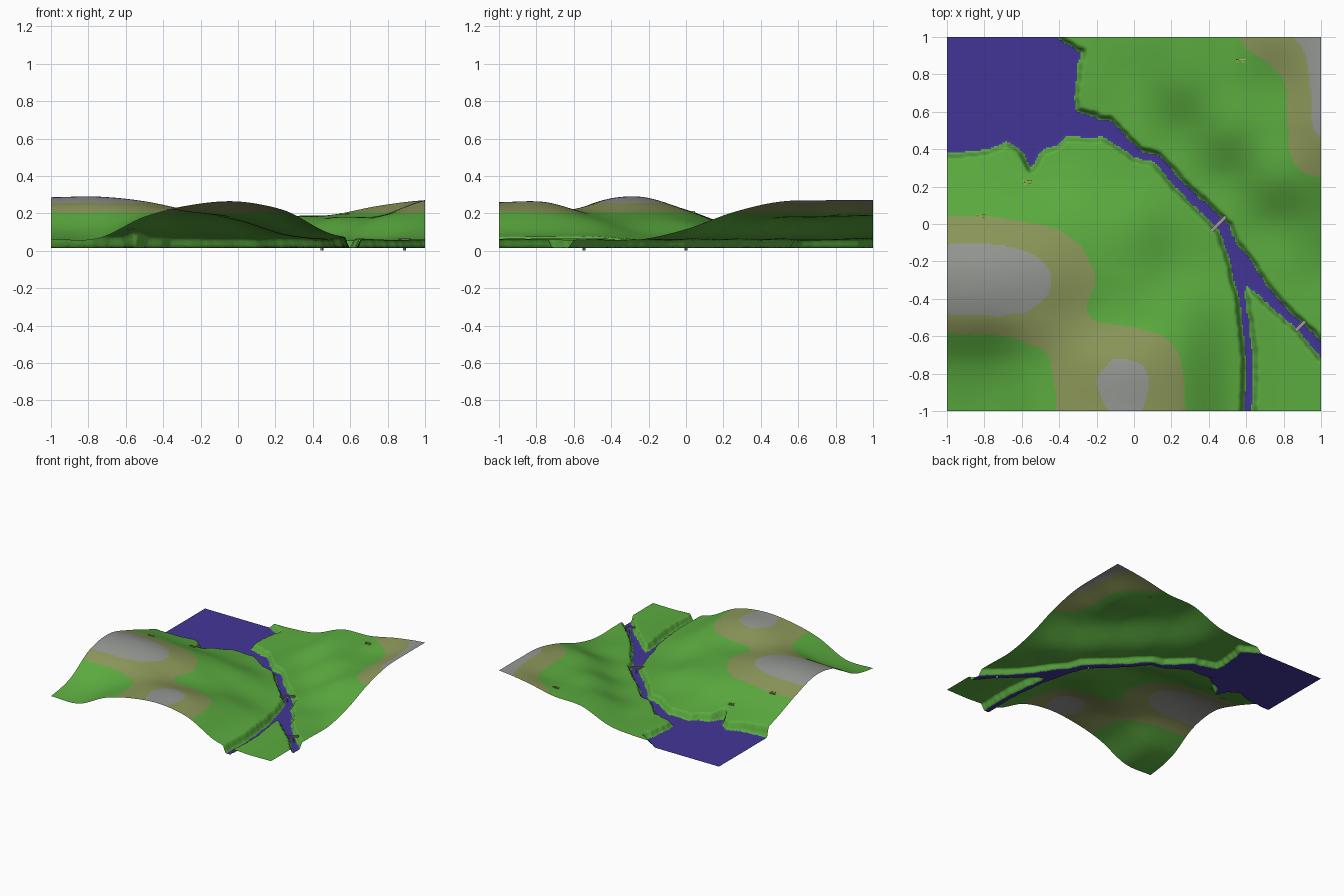
import bpy, bmesh, math
from mathutils import Vector, noise

if "Cube" in bpy.data.objects:
    bpy.data.objects.remove(bpy.data.objects["Cube"])

N = 230            # grid cells per side
WATER_Z = 0.015


def material(name, r, g, b):
    m = bpy.data.materials.new(name)
    m.diffuse_color = (r, g, b, 1)
    m.use_nodes = True
    m.node_tree.nodes["Principled BSDF"].inputs["Base Color"].default_value = m.diffuse_color
    return m


GRASS = material("grass green", 0.105, 0.41, 0.05)
EARTH = material("dry brown", 0.26, 0.31, 0.10)
ROCK = material("rock grey", 0.30, 0.31, 0.29)
WATER = material("water blue", 0.055, 0.036, 0.31)
STONE = material("bridge stone", 0.36, 0.31, 0.31)
TAN = material("tan wood", 0.55, 0.42, 0.12)

# Coarse ground heights, every 0.25 units; rows run from y=-1 to y=1
HEIGHTS = [
    [.060, .065, .180, .240, .259, .215, .090, .060, .060],
    [.110, .115, .190, .243, .258, .206, .090, .060, .060],
    [.248, .253, .243, .207, .190, .165, .085, .060, .060],
    [.285, .288, .263, .212, .165, .095, .060, .060, .060],
    [.220, .217, .203, .180, .150, .080, .060, .070, .115],
    [.130, .120, .100, .100, .075, .060, .075, .170, .205],
    [.060, .060, .060, .060, .060, .075, .165, .185, .262],
    [.060, .060, .060, .060, .065, .155, .180, .190, .270],
    [.060, .060, .060, .060, .085, .178, .192, .240, .270],
]

# Lake outline, and rivers as (x, y, half width)
LAKE = [(-1.3, .4), (-.95, .38), (-.85, .39), (-.78, .40), (-.68, .44), (-.6, .4),
        (-.55, .30), (-.5, .39), (-.42, .42), (-.37, .47), (-.2, .46), (-.2, .57),
        (-.31, .6), (-.32, .68), (-.3, .85), (-.28, .92), (-.35, .95), (-.42, 1.0), (-.42, 1.3), (-1.3, 1.3)]
RIVER = [(-.25, .52, .05), (-.15, .51, .045), (-.05, .43, .028), (.02, .37, .02), (.12, .35, .018),
         (.25, .2, .02), (.4, .06, .024), (.48, -.02, .026), (.52, -.12, .03), (.585, -.24, .055),
         (.7, -.37, .028), (.8, -.47, .02), (.9, -.56, .018), (1.02, -.69, .028)]
BRANCH = [(.56, -.25, .035), (.58, -.4, .015), (.6, -.55, .018), (.62, -.75, .02), (.61, -1.02, .02)]


def cubic(p, t):
    a, b, c, d = p
    return b + .5 * t * (c - a + t * (2*a - 5*b + 4*c - d + t * (3*(b - c) + d - a)))


def ground(x, y):
    u, v = (x + 1) * 4, (y + 1) * 4
    i, j = min(7, int(u)), min(7, int(v))

    def clamp(k):
        return max(0, min(8, k))
    rows = [cubic([HEIGHTS[clamp(j + b)][clamp(i + a)] for a in (-1, 0, 1, 2)], u - i)
            for b in (-1, 0, 1, 2)]
    return max(.055, cubic(rows, v - j))


def segment(x, y, a, b):
    """Distance to segment ab and the position along it."""
    dx, dy = b[0] - a[0], b[1] - a[1]
    t = max(0, min(1, ((x - a[0]) * dx + (y - a[1]) * dy) / (dx*dx + dy*dy)))
    return math.hypot(x - a[0] - t*dx, y - a[1] - t*dy), t


def shore_distance(x, y):
    """Negative in water, positive on land."""
    best, inside = 9, False
    for a, b in zip(LAKE, LAKE[1:] + LAKE[:1]):
        best = min(best, segment(x, y, a, b)[0])
        if (a[1] > y) != (b[1] > y) and x < (b[0]-a[0]) * (y-a[1]) / (b[1]-a[1]) + a[0]:
            inside = not inside
    if inside:
        best = -best
    for line in (RIVER, BRANCH):
        for a, b in zip(line, line[1:]):
            d, t = segment(x, y, a, b)
            best = min(best, d - a[2] - t * (b[2] - a[2]))
    return best + .007 * noise.noise(Vector((x * 22, y * 22, 3)))


def terrain_height(x, y):
    d = shore_distance(x, y)
    if d <= 0:
        return WATER_Z
    t = min(1, d / .032)
    return WATER_Z + (ground(x, y) - WATER_Z) * t * t * (3 - 2*t)


# Terrain sheet: land and water, coloured by height
bm = bmesh.new()
grid = []
for j in range(N + 1):
    row = []
    for i in range(N + 1):
        x, y = -1 + 2*i/N, -1 + 2*j/N
        row.append(bm.verts.new((x, y, terrain_height(x, y))))
    grid.append(row)
for j in range(N):
    for i in range(N):
        f = bm.faces.new((grid[j][i], grid[j][i+1], grid[j+1][i+1], grid[j+1][i]))
        f.smooth = True
        zs = [v.co.z for v in f.verts]
        c = f.calc_center_median()
        z = c.z + .004 * noise.noise(Vector((c.x * 8, c.y * 8, 0)))
        wet = sum(h < WATER_Z + .002 for h in zs)
        f.material_index = 3 if wet >= 3 else 2 if z > .255 else 1 if z > .205 else 0
mesh = bpy.data.meshes.new("terrain")
bm.to_mesh(mesh)
bm.free()
for m in (GRASS, EARTH, ROCK, WATER):
    mesh.materials.append(m)
terrain = bpy.data.objects.new("terrain", mesh)
bpy.context.collection.objects.link(terrain)


def box(name, loc, size, angle, mat):
    bpy.ops.mesh.primitive_cube_add(size=1, location=loc, rotation=(0, 0, angle))
    o = bpy.context.object
    o.name = name
    o.scale = size
    o.data.materials.append(mat)
    return o


# Stone bridges: deck, low parapets and a central pier
for k, (x, y, length) in enumerate([(.45, 0, .115), (.89, -.545, .075)]):
    a = math.radians(45)
    box(f"bridge_deck_{k}", (x, y, .058), (length, .018, .006), a, STONE)
    for s in (-1, 1):
        box(f"bridge_parapet_{k}", (x - s*.008*math.sin(a), y + s*.008*math.cos(a), .063),
            (length, .003, .006), a, STONE)
    box(f"bridge_pier_{k}", (x, y, .028), (.008, .014, .056), a, STONE)

# Small wooden fences on the slopes
for k, (x, y) in enumerate([(-.57, .23), (-.82, .05), (.57, .88)]):
    for dx, dy, w, h in ((0, 0, .05, .004), (-.015, -.012, .004, .02), (.012, -.014, .02, .004)):
        px, py = x + dx, y + dy
        box(f"fence_{k}", (px, py, terrain_height(px, py) + .003), (w, h, .008), 0, TAN)
